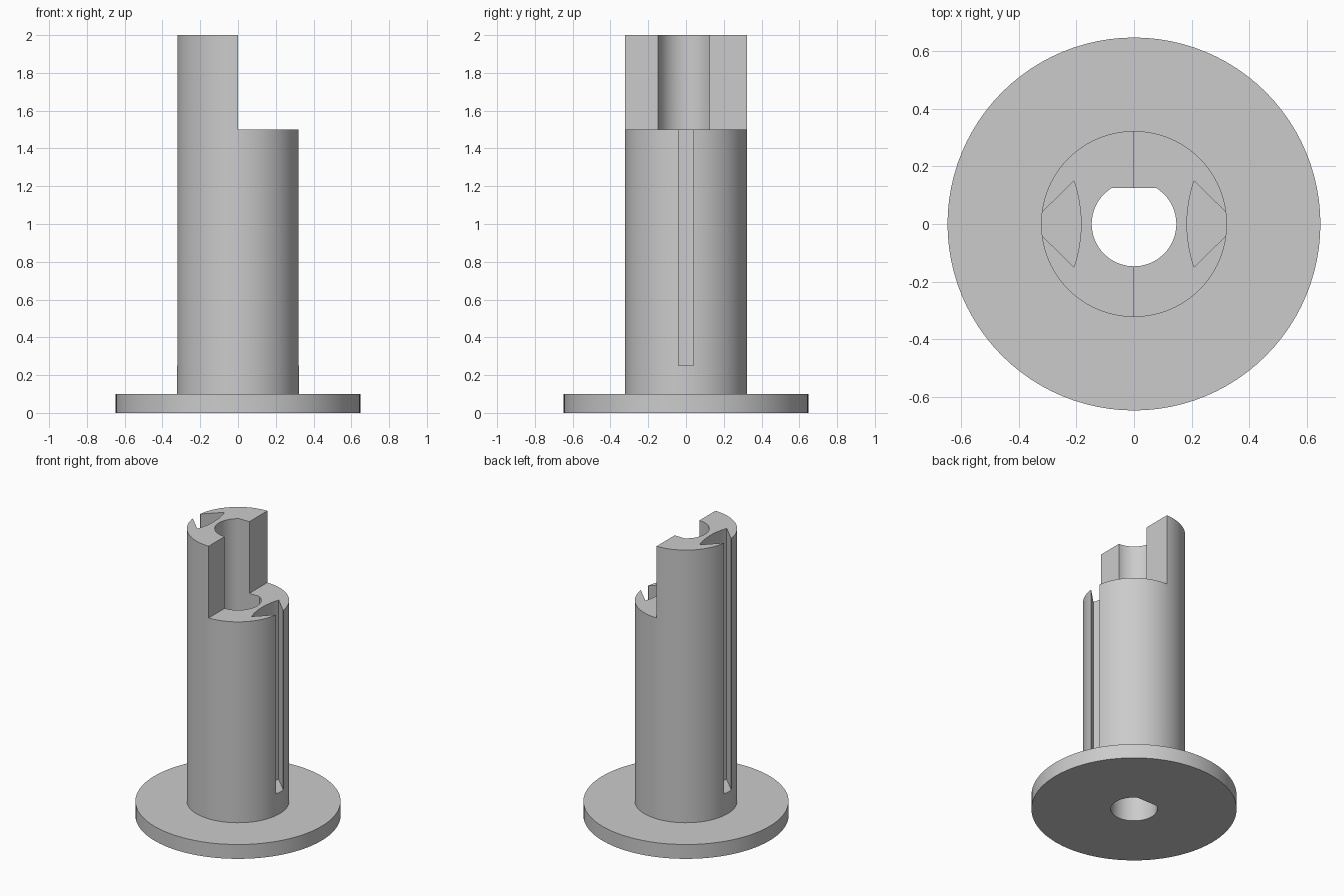
import bpy
import bmesh
from math import cos, sin, pi, asin

cube = bpy.data.objects.get("Cube")
if cube:
    bpy.data.objects.remove(cube)

SEGMENTS = 96
FLANGE_R, POST_R, BORE_R = 0.648, 0.323, 0.147
FLANGE_TOP, SLOT_FLOOR, STEP, TOP = 0.1, 0.25, 1.5, 2.0
BORE_FLAT = 0.125

grey = bpy.data.materials.new("plain grey")
grey.use_nodes = True
grey.diffuse_color = (0.6, 0.6, 0.6, 1)
grey.node_tree.nodes["Principled BSDF"].inputs["Base Color"].default_value = (0.6, 0.6, 0.6, 1)


def circle(radius):
    return [(radius * cos(2 * pi * i / SEGMENTS), radius * sin(2 * pi * i / SEGMENTS))
            for i in range(SEGMENTS)]


def add_object(name, bm):
    bmesh.ops.recalc_face_normals(bm, faces=bm.faces)
    mesh = bpy.data.meshes.new(name)
    bm.to_mesh(mesh)
    bm.free()
    mesh.materials.append(grey)
    obj = bpy.data.objects.new(name, mesh)
    bpy.context.collection.objects.link(obj)
    return obj


def prism(name, outline, low, high):
    """Extrude a flat outline between two heights."""
    bm = bmesh.new()
    base = bm.faces.new([bm.verts.new((x, y, low)) for x, y in outline])
    grown = bmesh.ops.extrude_face_region(bm, geom=[base])["geom"]
    for v in grown:
        if isinstance(v, bmesh.types.BMVert):
            v.co.z = high
    return add_object(name, bm)


# Flange and post, stacked rings capped at both ends
bm = bmesh.new()
rings = [[bm.verts.new((x, y, z)) for x, y in circle(r)]
         for r, z in ((FLANGE_R, 0), (FLANGE_R, FLANGE_TOP), (POST_R, FLANGE_TOP), (POST_R, TOP))]
for lower, upper in zip(rings, rings[1:]):
    for i in range(SEGMENTS):
        j = (i + 1) % SEGMENTS
        bm.faces.new((lower[i], lower[j], upper[j], upper[i]))
bm.faces.new(rings[0])
bm.faces.new(rings[-1])
post = add_object("flanged_post", bm)

# Through bore with one flat side
half = asin(BORE_FLAT / BORE_R)
steps = 64
sweep = pi + 2 * half
bore = [(BORE_R * cos(pi - half + sweep * i / steps), BORE_R * sin(pi - half + sweep * i / steps))
        for i in range(steps + 1)]
cutters = [prism("bore_cutter", bore, -0.1, TOP + 0.1)]

# Half step at the top
cutters.append(prism("step_cutter", [(0, -0.5), (0.5, -0.5), (0.5, 0.5), (0, 0.5)], STEP, TOP + 0.1))

# Undercut slots on both sides: curved inner wall, tapering to a narrow mouth
for side, name in ((1, "left"), (-1, "right")):
    arc = [(0.184 + 0.025 * t * t, 0.15 * t) for t in (i / 8 for i in range(-8, 9))]
    mouth = [(0.319, 0.041), (0.4, 0.041), (0.4, -0.041), (0.319, -0.041)]
    outline = [(side * x, y) for x, y in arc + mouth]
    cutters.append(prism(name + "_slot_cutter", outline, SLOT_FLOOR, TOP + 0.1))

# Cut everything out, then drop the cutters
bpy.context.view_layer.objects.active = post
for cutter in cutters:
    cutter.hide_render = True
    mod = post.modifiers.new(cutter.name, "BOOLEAN")
    mod.operation = "DIFFERENCE"
    mod.solver = "EXACT"
    mod.object = cutter
    bpy.ops.object.modifier_apply(modifier=mod.name)
    bpy.data.objects.remove(cutter)

bpy.ops.object.select_all(action="DESELECT")
post.select_set(True)
bpy.ops.object.shade_smooth_by_angle(angle=pi / 7)
